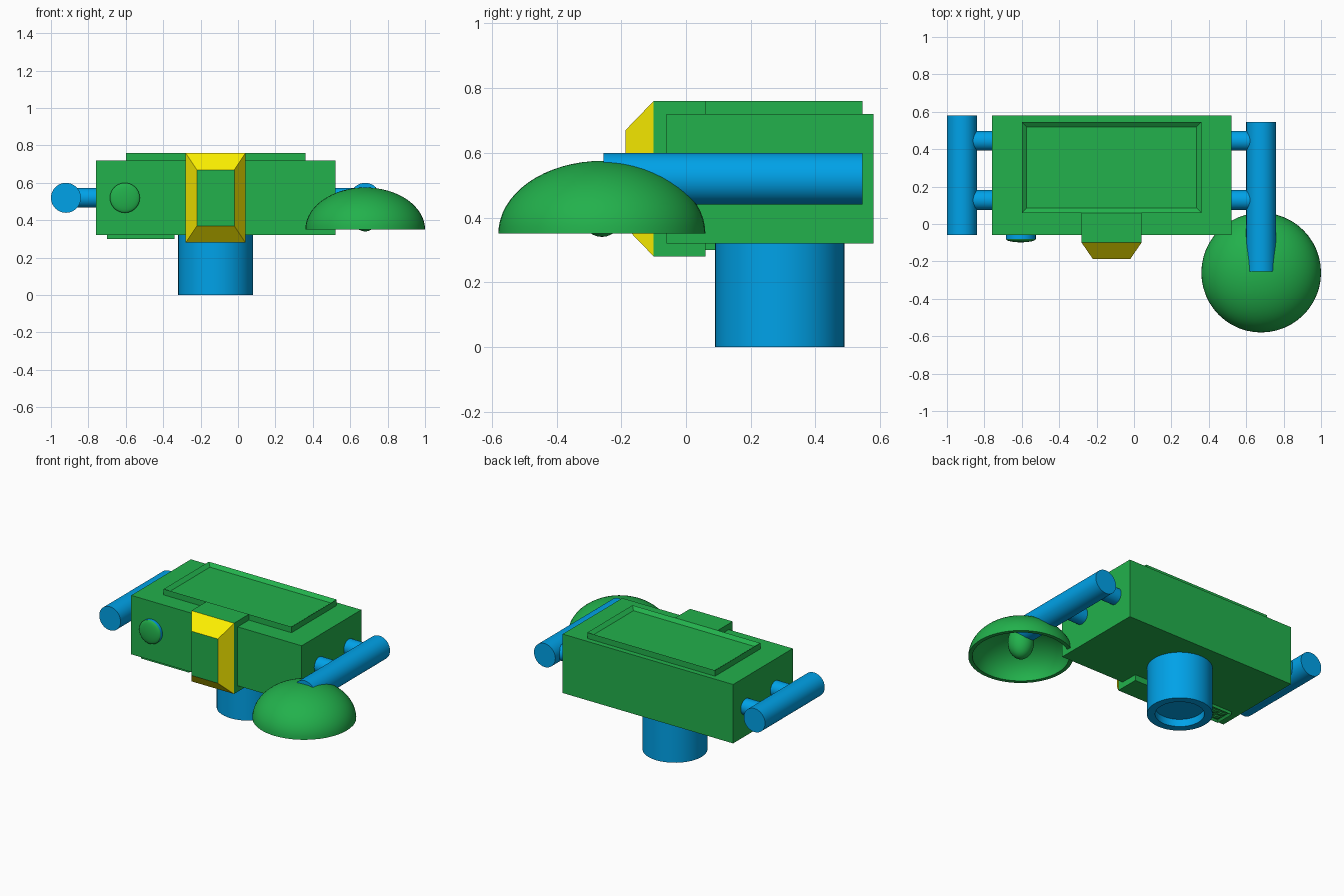
import bpy, bmesh, math
from mathutils import Matrix, Vector

cube = bpy.data.objects.get("Cube")
if cube:
    bpy.data.objects.remove(cube, do_unlink=True)


def material(name, color):
    m = bpy.data.materials.new(name)
    m.use_nodes = True
    m.diffuse_color = color
    m.node_tree.nodes["Principled BSDF"].inputs["Base Color"].default_value = color
    return m


GREEN = material("green", (0.016, 0.44, 0.072, 1))
BLUE = material("blue", (0.0, 0.361, 0.807, 1))
YELLOW = material("yellow", (1.0, 0.888, 0.0, 1))


def finish(name, bm, mats, smooth=False):
    bmesh.ops.recalc_face_normals(bm, faces=bm.faces)
    mesh = bpy.data.meshes.new(name)
    bm.to_mesh(mesh)
    bm.free()
    for m in mats:
        mesh.materials.append(m)
    obj = bpy.data.objects.new(name, mesh)
    bpy.context.collection.objects.link(obj)
    if smooth:
        bpy.ops.object.select_all(action='DESELECT')
        obj.select_set(True)
        bpy.context.view_layer.objects.active = obj
        bpy.ops.object.shade_smooth_by_angle(angle=math.radians(35))
    return obj


def box_mesh(lo, hi):
    lo, hi = Vector(lo), Vector(hi)
    bm = bmesh.new()
    bmesh.ops.create_cube(bm, size=1)
    bmesh.ops.scale(bm, vec=hi - lo, verts=bm.verts)
    bmesh.ops.translate(bm, vec=(lo + hi) / 2, verts=bm.verts)
    return bm


def face_towards(bm, direction):
    bm.normal_update()
    return max(bm.faces, key=lambda f: f.normal.dot(Vector(direction)))


def tray(name, lo, hi, direction, rim, depth):
    # Box with a rimmed recess sunk into one face
    bm = box_mesh(lo, hi)
    face = face_towards(bm, direction)
    bmesh.ops.inset_region(bm, faces=[face], thickness=rim)
    bmesh.ops.translate(bm, vec=Vector(direction) * -depth, verts=face.verts)
    return finish(name, bm, [GREEN])


def lathe(name, profile, center, mat, rotation=Matrix()):
    # Revolve a (radius, height) profile about z, then place it
    bm = bmesh.new()
    verts = [bm.verts.new((r, 0, h)) for r, h in profile]
    edges = [bm.edges.new(pair) for pair in zip(verts, verts[1:])]
    bmesh.ops.spin(bm, geom=verts + edges, cent=(0, 0, 0), axis=(0, 0, 1),
                   angle=math.tau, steps=48)
    bmesh.ops.remove_doubles(bm, verts=bm.verts, dist=0.0001)
    bmesh.ops.transform(bm, matrix=Matrix.Translation(center) @ rotation, verts=bm.verts)
    return finish(name, bm, [mat], True)


def rod(name, start, end, radius):
    start, end = Vector(start), Vector(end)
    turn = (end - start).to_track_quat('Z', 'Y').to_matrix().to_4x4()
    length = (end - start).length
    return lathe(name, [(0, 0), (radius, 0), (radius, length), (0, length)], start, BLUE, turn)


def arc(radius, height, start, end, steps=16):
    # Points on an ellipse, angles in degrees from the equator
    angles = [math.radians(start + (end - start) * i / steps) for i in range(steps + 1)]
    return [(max(0, radius * math.cos(a)), height * math.sin(a)) for a in angles]


# Main body and raised top panel
finish("body", box_mesh((-0.76, -0.06, 0.32), (0.52, 0.58, 0.72)), [GREEN])
tray("top_panel", (-0.60, 0.06, 0.70), (0.36, 0.545, 0.76), (0, 0, 1), 0.037, 0.02)

# Front block with a bevelled yellow surround and a green face
bm = box_mesh((-0.28, -0.10, 0.28), (0.04, 0.06, 0.76))
face = face_towards(bm, (0, -1, 0))
result = bmesh.ops.extrude_discrete_faces(bm, faces=[face])
front = result["faces"][0]
middle = front.calc_center_median()
for v in front.verts:
    v.co.x = middle.x + (v.co.x - middle.x) * 0.625
    v.co.z = middle.z + (v.co.z - middle.z) * 0.625
    v.co.y = -0.187
bm.normal_update()
for f in bm.faces:
    c = f.calc_center_median()
    if -0.18 < c.y < -0.11:
        f.material_index = 1
finish("front_block", bm, [GREEN, YELLOW])

# Keypad under the body
tray("keypad", (-0.70, -0.04, 0.30), (-0.34, 0.09, 0.33), (0, 0, -1), 0.018, 0.012)
for row in range(2):
    for col in range(6):
        x, y = -0.655 + col * 0.054, 0.003 + row * 0.044
        finish(f"key_{row}_{col}",
               box_mesh((x - 0.016, y - 0.013, 0.303), (x + 0.016, y + 0.013, 0.32)), [GREEN])

# Neck with a hollow foot
lathe("neck", [(0, 0.05), (0.15, 0.05), (0.15, 0), (0.2, 0), (0.2, 0.33), (0, 0.33)],
      (-0.12, 0.29, 0), BLUE)

# Front button
forward = Matrix.Rotation(math.radians(90), 4, 'X')
rod("button_base", (-0.605, -0.05, 0.52), (-0.605, -0.08, 0.52), 0.08)
lathe("button_cap", [(0, 0)] + arc(0.08, 0.018, 0, 90, 8), (-0.605, -0.08, 0.52),
      GREEN, forward)

# Side bars with their struts
rod("right_bar", (-0.92, -0.06, 0.52), (-0.92, 0.58, 0.52), 0.08)
rod("left_bar", (0.68, -0.255, 0.52), (0.68, 0.545, 0.52), 0.08)
for place, y in (("front", 0.128), ("rear", 0.445)):
    rod(f"right_{place}_strut", (-0.92, y, 0.52), (-0.74, y, 0.52), 0.053)
    rod(f"left_{place}_strut", (0.50, y, 0.52), (0.68, y, 0.52), 0.053)

# Lamp shade and bulb
lathe("lamp_shade", arc(0.295, 0.2, 90, 0) + arc(0.32, 0.225, 0, 90), (0.68, -0.26, 0.35), GREEN)
lathe("lamp_bulb", arc(0.08, 0.11, -90, 90), (0.68, -0.26, 0.45), GREEN)
